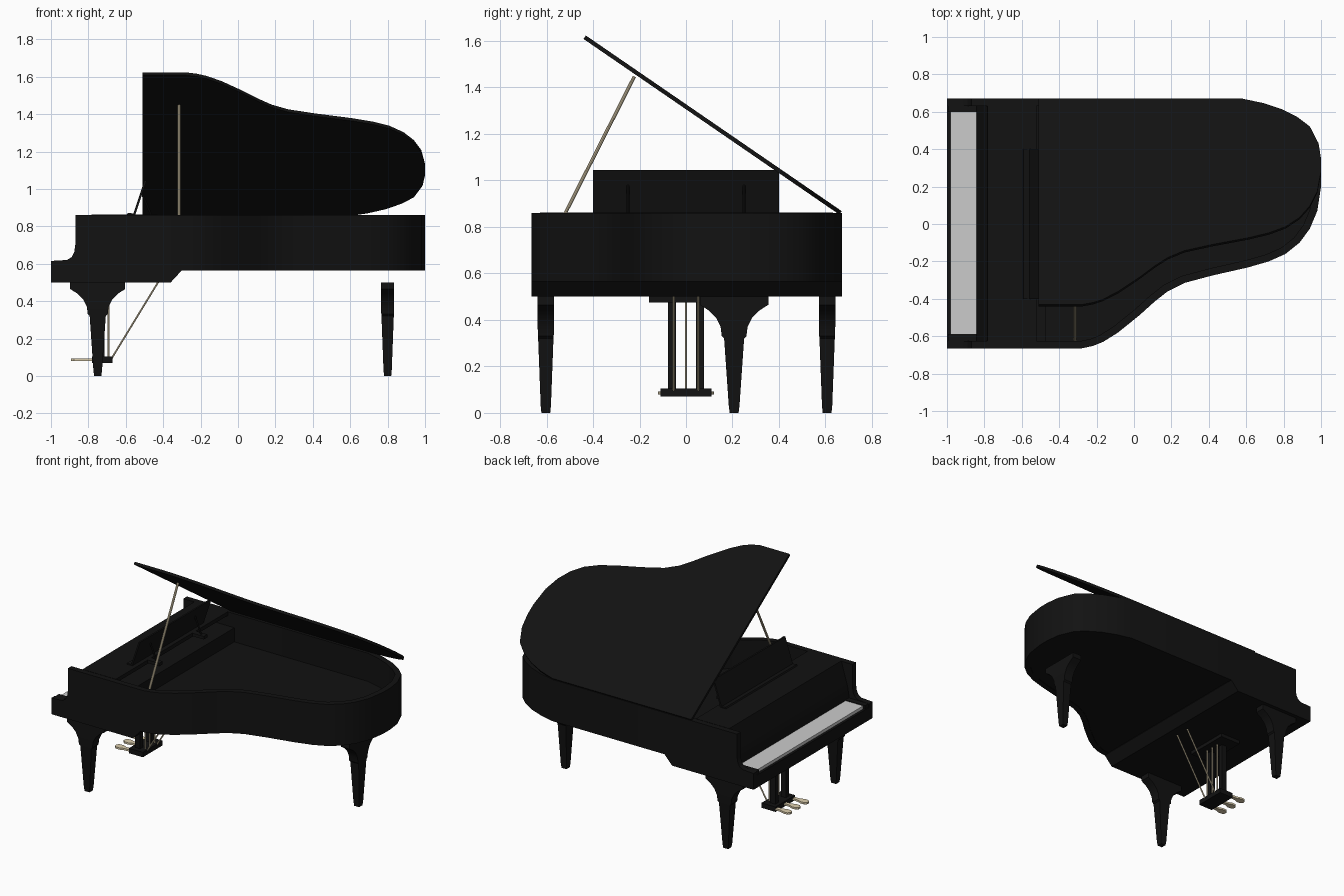
import bpy, math
from mathutils import Vector

if "Cube" in bpy.data.objects:
    bpy.data.objects.remove(bpy.data.objects["Cube"])


def material(name, rgb):
    m = bpy.data.materials.new(name)
    m.diffuse_color = (*rgb, 1)
    m.use_nodes = True
    m.node_tree.nodes["Principled BSDF"].inputs["Base Color"].default_value = m.diffuse_color
    return m


BLACK = material("black_lacquer", (0.006, 0.006, 0.006))
BRASS = material("brass", (0.72, 0.62, 0.42))


def mesh(name, verts, faces, mat=BLACK):
    me = bpy.data.meshes.new(name)
    me.from_pydata([tuple(v) for v in verts], [], faces)
    ob = bpy.data.objects.new(name, me)
    bpy.context.collection.objects.link(ob)
    if mat:
        me.materials.append(mat)
    bpy.ops.object.select_all(action='DESELECT')
    ob.select_set(True)
    bpy.context.view_layer.objects.active = ob
    bpy.ops.object.mode_set(mode='EDIT')
    bpy.ops.mesh.select_all(action='SELECT')
    bpy.ops.mesh.normals_make_consistent(inside=False)
    bpy.ops.object.mode_set(mode='OBJECT')
    bpy.ops.object.shade_smooth_by_angle(angle=math.radians(25))
    return ob


def prism(name, pts, axis, lo, hi, mat=BLACK):
    """Extrude a 2D profile: axis 'z' takes (x, y) points, axis 'y' takes (x, z)."""
    n = len(pts)
    v = [(a, b, h) if axis == 'z' else (a, h, b) for h in (lo, hi) for a, b in pts]
    f = [list(range(n)), list(range(n, 2 * n))]
    f += [[i, (i + 1) % n, n + (i + 1) % n, n + i] for i in range(n)]
    return mesh(name, v, f, mat)


def box(name, x, y, z, mat=BLACK):
    return prism(name, [(x[0], y[0]), (x[1], y[0]), (x[1], y[1]), (x[0], y[1])], 'z', z[0], z[1], mat)


def rod(name, a, b, r, mat=BRASS, sides=10):
    a, b = Vector(a), Vector(b)
    q = (b - a).to_track_quat('Z', 'Y')
    ring = [q @ Vector((r * math.cos(t), r * math.sin(t), 0))
            for t in [2 * math.pi * i / sides for i in range(sides)]]
    v = [a + p for p in ring] + [b + p for p in ring]
    f = [list(range(sides)), list(range(sides, 2 * sides))]
    f += [[i, (i + 1) % sides, sides + (i + 1) % sides, sides + i] for i in range(sides)]
    return mesh(name, v, f, mat)


def leg(name, cx, cy, turned=False):
    """Square tapered leg with a bracket flaring along one direction."""
    sections = [(0, .019, .019), (.03, .023, .022), (.32, .043, .033), (.33, .053, .034), (.37, .058, .035),
                (.41, .078, .035), (.44, .108, .035), (.465, .147, .035), (.5, .147, .035)]
    v, f = [], []
    for z, w, d in sections:
        if turned:
            w, d = d, w
        v += [(cx + sx * w, cy + sy * d, z) for sx, sy in ((-1, -1), (1, -1), (1, 1), (-1, 1))]
    for k in range(len(sections) - 1):
        f += [[4 * k + i, 4 * k + (i + 1) % 4, 4 * k + 4 + (i + 1) % 4, 4 * k + 4 + i] for i in range(4)]
    f += [[0, 1, 2, 3], [len(v) - 4 + i for i in range(4)]]
    mesh(name, v, f)


# curved outline from the bent side round the tail to the straight side
curve = [(-.28, -.665), (-.22, -.652), (-.165, -.63), (-.085, -.58), (.03, -.487), (.11, -.415), (.18, -.36),
         (.27, -.315), (.42, -.275), (.61, -.232), (.72, -.2), (.81, -.16), (.885, -.1), (.94, -.025),
         (.98, .07), (1, .2), (1, .28), (.987, .38), (.94, .49), (.875, .55), (.79, .602), (.69, .642), (.58, .67)]


def inset(pts, d):
    out = []
    for i, p in enumerate(pts):
        a, b = Vector(pts[max(i - 1, 0)]), Vector(pts[min(i + 1, len(pts) - 1)])
        t = (b - a).normalized()
        if i in (0, len(pts) - 1):
            t = Vector((1, 0)) if i == 0 else Vector((-1, 0))
        out.append((p[0] - t.y * d, p[1] + t.x * d))
    return out


# rim and soundboard
T = .04
outer = [(-.45, -.665)] + curve + [(-.3, .67)]
inner = inset(outer, T)
prism("rim", outer + inner[::-1], 'z', .565, .86)
floor = inset(outer, T * .5)
prism("soundboard", [(-.5, -.645)] + floor[1:-1] + [(-.5, .65)], 'z', .568, .66)

# side cheeks with the stepped arm profile
arm = [(-1, .5), (-.36, .5), (-.3, .565), (-.3, .86), (-.87, .86), (-.87, .7), (-.876, .66),
       (-.89, .635), (-.915, .62), (-1, .615)]
for side, lo, hi in (("front", -.665, -.625), ("back", .63, .67)):
    prism(side + "_cheek", arm, 'y', lo, hi)
for side, lo, hi in (("front", -.63, -.587), ("back", .6, .635)):
    box(side + "_key_block", (-.995, -.8), (lo, hi), (.55, .615))

# key bed, keys and fallboard
prism("key_bed", [(-1, .5), (-.36, .5), (-.3, .565), (-.3, .6), (-.84, .575), (-1, .575)], 'y', -.63, .635)
box("key_slip", (-1, -.982), (-.63, .635), (.56, .59))
box("keys", (-.98, -.835), (-.587, .6), (.56, .61), None)
prism("fallboard", [(-.842, .56), (-.842, .63), (-.83, .7), (-.8, .8), (-.782, .862), (-.75, .862), (-.75, .56)],
      'y', -.627, .632)

# top deck, pin block and music desk
box("deck", (-.76, -.52), (-.627, .632), (.835, .862))
box("pin_block", (-.76, -.47), (-.627, .632), (.56, .76))
prism("music_desk", [(-.562, .86), (-.55, .86), (-.488, 1.045), (-.5, 1.045)], 'y', -.4, .4)
prism("desk_lip", [(-.595, .86), (-.55, .86), (-.55, .868), (-.59, .872)], 'y', -.4, .4)
for y in (-.25, .25):
    rod("desk_stay", (-.515, y, .98), (-.46, y, .85), .006, BLACK)
    box("desk_slide", (-.6, -.43), (y - .02, y + .02), (.84, .862))

# raised lid, hinged along the straight side
lid = prism("lid", [(-.51, -.665)] + curve + [(-.51, .67)], 'z', 0, .018)
angle = math.atan2(.755, 1.1)
for v in lid.data.vertices:
    d, h = .67 - v.co.y, v.co.z
    v.co.y = .67 - d * math.cos(angle) + (h - .018) * math.sin(angle)
    v.co.z = .853 + d * math.sin(angle) + h * math.cos(angle)
rod("lid_prop", (-.315, -.625, .65), (-.315, -.222, 1.447), .008)

# legs
leg("front_leg", -.75, -.603)
leg("back_leg", -.75, .607)
leg("tail_leg", .8, .207, True)

# pedal lyre
box("lyre_top", (-.8, -.64), (-.16, .16), (.475, .505))
box("pedal_box", (-.78, -.67), (-.11, .11), (.07, .105))
for s in (-1, 1):
    box("lyre_post", (-.755, -.715), (s * .06 - .017, s * .06 + .017), (.1, .48))
    rod("lyre_brace", (-.675, s * .053, .095), (-.425, s * .053, .505), .005)
for y in (-.053, 0, .053):
    rod("pedal_rod", (-.692, y, .1), (-.692, y, .48), .005)
for y in (-.095, 0, .095):
    shape = [(-.77, -.012), (-.77, .012), (-.82, .014), (-.85, .025), (-.878, .023), (-.892, .01),
             (-.892, -.01), (-.878, -.023), (-.85, -.025), (-.82, -.014)]
    prism("pedal", [(x, y + w) for x, w in shape], 'z', .08, .093, BRASS)
